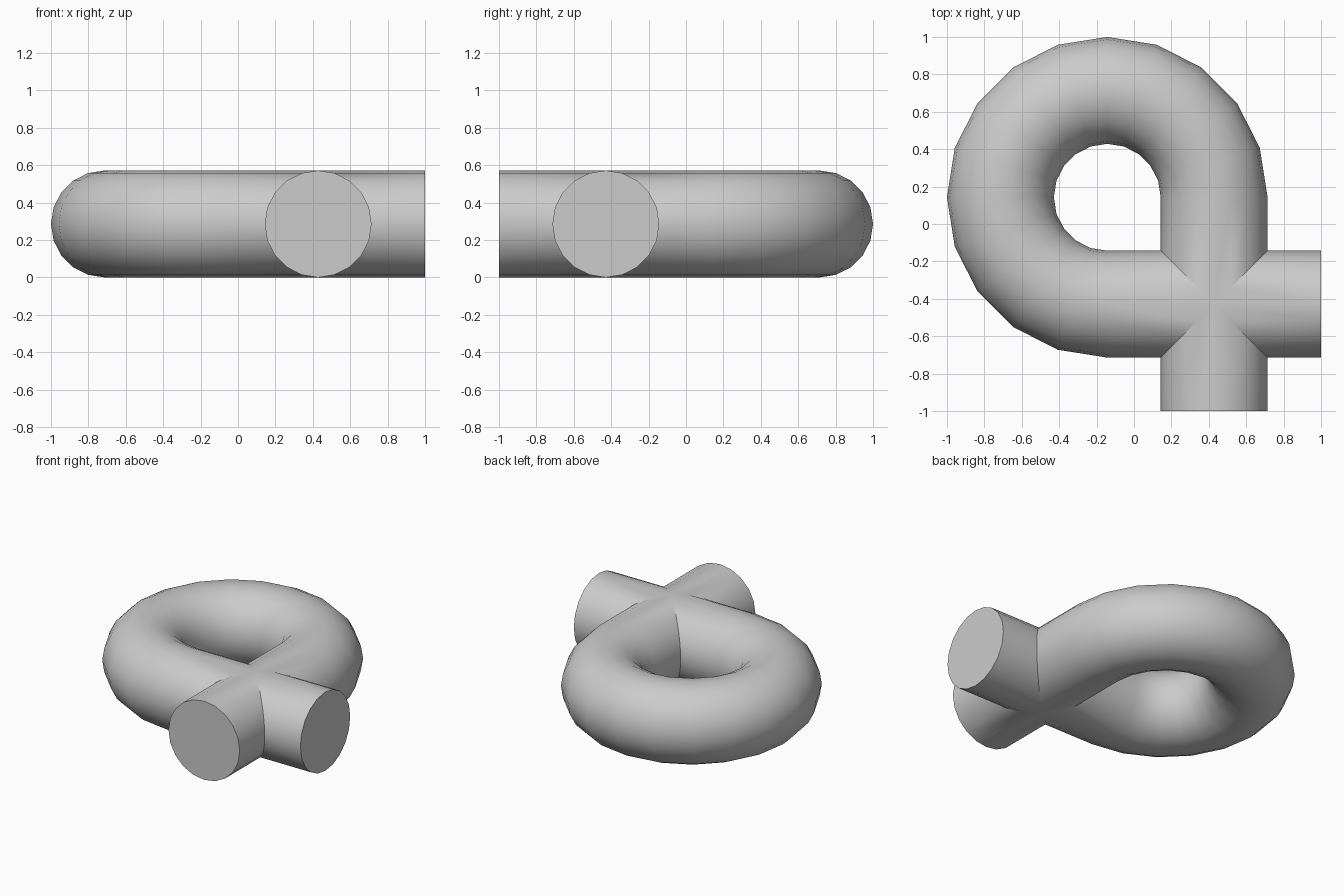
import bpy, bmesh, math

if "Cube" in bpy.data.objects:
    bpy.data.objects.remove(bpy.data.objects["Cube"])

SIDES, R_TUBE, R_LOOP = 20, 2 / 7, 4 / 7
LOOP_X, LOOP_Y = -1 / 7, 1 / 7
CROSS_X, CROSS_Y = 3 / 7, -3 / 7
ARM = 4 / 7

# Round tube section: (sideways offset, height)
profile = [(R_TUBE * math.cos(2 * math.pi * i / SIDES),
            R_TUBE + R_TUBE * math.sin(2 * math.pi * i / SIDES)) for i in range(SIDES)]
bm = bmesh.new()


def bridge(a, b):
    for i in range(SIDES):
        j = (i + 1) % SIDES
        bm.faces.new((a[i], a[j], b[j], b[i]))


def loop_ring(angle):
    c, s = math.cos(angle), math.sin(angle)
    return [bm.verts.new((LOOP_X + c * (R_LOOP + v), LOOP_Y + s * (R_LOOP + v), z))
            for v, z in profile]


def arm_ring(dx, dy, distance):
    # distance None gives the mitred ring where the pipes cross
    ring = []
    for v, z in profile:
        d = abs(v) if distance is None else distance
        ring.append(bm.verts.new((CROSS_X + dx * d - dy * v, CROSS_Y + dy * d + dx * v, z)))
    return ring


# Three-quarter loop
rings = [loop_ring(math.radians(18 * k)) for k in range(16)]
for a, b in zip(rings, rings[1:]):
    bridge(a, b)

# Four mitred arms of the crossing, two of them capped
for dx, dy, capped in ((1, 0, True), (0, -1, True), (-1, 0, False), (0, 1, False)):
    outer = arm_ring(dx, dy, ARM)
    bridge(arm_ring(dx, dy, None), outer)
    if capped:
        bm.faces.new(outer)

# Weld the parts into one closed surface
bmesh.ops.remove_doubles(bm, verts=bm.verts, dist=1e-4)
bmesh.ops.recalc_face_normals(bm, faces=bm.faces)
mesh = bpy.data.meshes.new("looped_pipe")
bm.to_mesh(mesh)
bm.free()
pipe = bpy.data.objects.new("looped_pipe", mesh)
bpy.context.collection.objects.link(pipe)
bpy.context.view_layer.objects.active = pipe
pipe.select_set(True)
bpy.ops.object.shade_smooth_by_angle(angle=math.radians(30))
